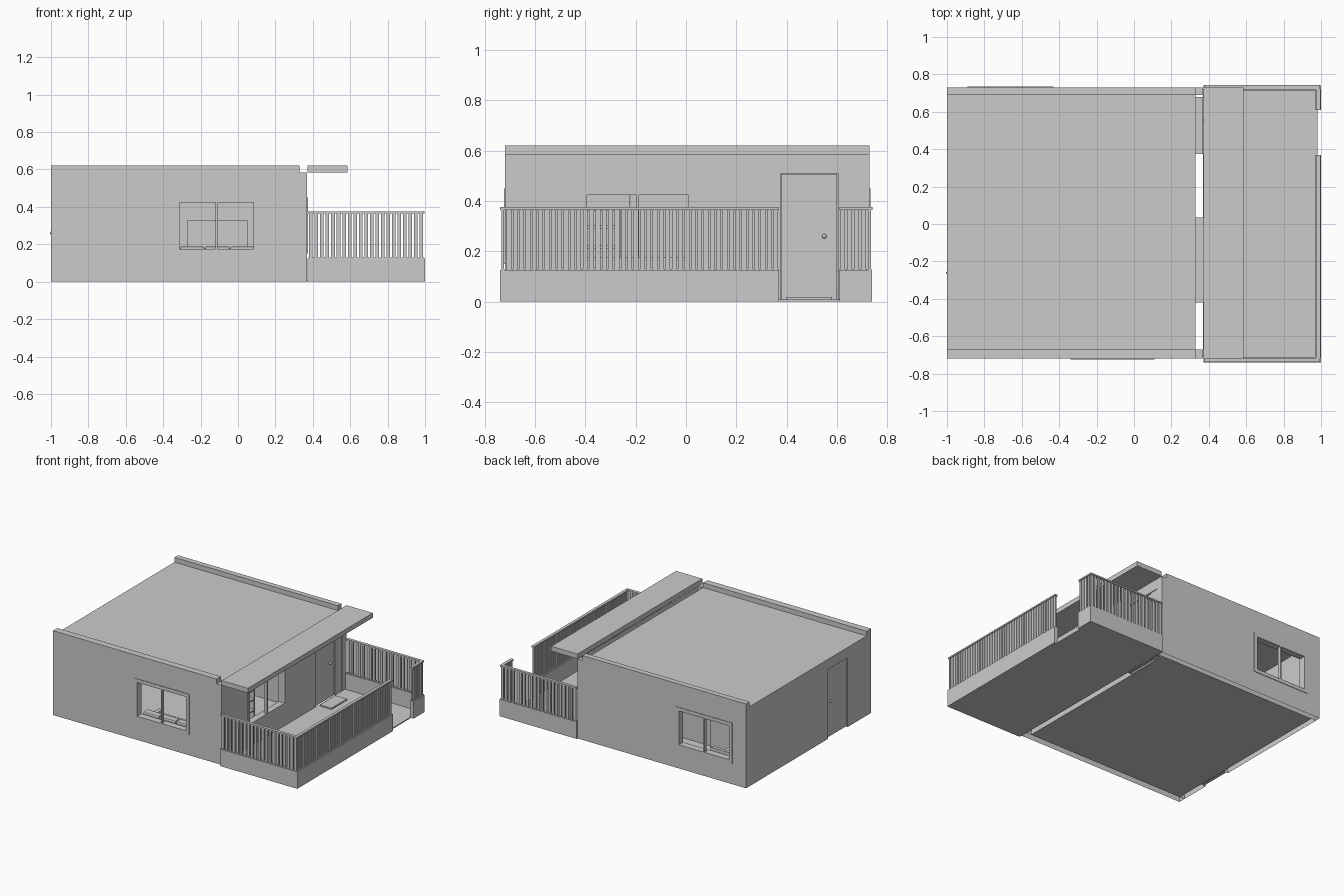
import bpy, bmesh, math
from mathutils import Matrix, Vector

if "Cube" in bpy.data.objects:
    bpy.data.objects.remove(bpy.data.objects["Cube"])

def add_mesh(name, bm):
    me = bpy.data.meshes.new(name)
    bm.to_mesh(me)
    bm.free()
    ob = bpy.data.objects.new(name, me)
    bpy.context.collection.objects.link(ob)
    return ob

def add_box(bm, x0, x1, y0, y1, z0, z1):
    c = Vector(((x0 + x1) / 2, (y0 + y1) / 2, (z0 + z1) / 2))
    s = Matrix.Diagonal((x1 - x0, y1 - y0, z1 - z0, 1))
    bmesh.ops.create_cube(bm, size=1, matrix=Matrix.Translation(c) @ s)

def boxes(name, *dims):
    bm = bmesh.new()
    for d in dims:
        add_box(bm, *d)
    return add_mesh(name, bm)

def wall(name, dims, holes=(), open_top=False):
    """Wall with cut openings; its underside (and maybe top) stays open."""
    ob = boxes(name, dims)
    for h in holes:
        cut = boxes("cutter", h)
        cut.hide_render = True
        m = ob.modifiers.new("opening", 'BOOLEAN')
        m.object, m.operation, m.solver = cut, 'DIFFERENCE', 'EXACT'
        bpy.context.view_layer.objects.active = ob
        bpy.ops.object.modifier_apply(modifier=m.name)
        bpy.data.objects.remove(cut)
    bm = bmesh.new()
    bm.from_mesh(ob.data)
    bm.normal_update()
    gone = [f for f in bm.faces if (f.normal.z < -.9 and f.calc_center_median().z < .001)
            or (open_top and f.normal.z > .9 and f.calc_center_median().z > dims[5] - .001)]
    bmesh.ops.delete(bm, geom=gone, context='FACES')
    bm.to_mesh(ob.data)
    bm.free()
    return ob

def window(name, axis, at, a0, a1, out, z0=.15, z1=.45):
    """Two-pane frame lying in a wall; axis is the direction it runs along."""
    def part(u0, u1, v0, v1, d):
        w = sorted((at + out * .004, at - out * d))
        return (u0, u1, *w, v0, v1) if axis == 'x' else (*w, u0, u1, v0, v1)
    m, t, s = (a0 + a1) / 2, .026, .005
    dims = [part(a0, a1, z0, z0 + t, .045), part(a0, a1, z1 - t, z1, .045),
            part(a0, a0 + t, z0 + t, z1 - t, .045), part(a1 - t, a1, z0 + t, z1 - t, .045),
            part(m - s, m + s, z0 + t, z1 - t, .02)]
    return boxes(name, *dims)

def knob(name, x, y, z):
    bm = bmesh.new()
    bmesh.ops.create_uvsphere(bm, u_segments=12, v_segments=8, radius=.009,
                              matrix=Matrix.Translation((x, y, z)))
    for f in bm.faces:
        f.smooth = True
    return add_mesh(name, bm)

# Floor of the house and terrace
boxes("house_floor", (-.96, .33, -.67, .69, 0, .006))
boxes("terrace_floor", (.37, .98, -.71, .72, 0, .008))

# Outer walls with window and door openings
wall("front_wall", (-1, .37, -.72, -.67, 0, .585), [(-.34, .11, -.8, -.6, .15, .45)])
wall("back_wall", (-1, .37, .69, .73, 0, .585), [(-.89, -.43, .6, .8, .15, .45)])
wall("left_wall", (-1, -.96, -.67, .69, 0, .585), [(-1.1, -.9, -.45, -.22, -.1, .51)])
wall("right_wall", (.33, .37, -.67, .69, 0, .585),
     [(.2, .5, -.42, .035, .15, .45), (.2, .5, .375, .68, -.1, .51)], True)
wall("partition_wall", (-.45, .33, .29, .33, 0, .575))

# Roof, parapets and canopy
boxes("roof", (-.97, .33, -.68, .70, .572, .585))
boxes("front_parapet", (-1, .33, -.72, -.67, .585, .62))
boxes("back_parapet", (-1, .33, .69, .73, .585, .62))
boxes("canopy", (.372, .585, -.72, .73, .585, .62))

# Window frames
window("front_window", 'x', -.72, -.34, .11, -1)
window("back_window", 'x', .73, -.89, -.43, 1)
window("right_window", 'y', .37, -.42, .035, 1)

# Doors, side panel, knobs and mat
boxes("left_door", (-.992, -.97, -.447, -.223, .006, .507))
boxes("right_door", (.34, .36, .378, .60, .006, .507))
boxes("door_side_panel", (.335, .365, .605, .68, .006, .51))
knob("left_door_knob", -1 + .004, -.26, .26)
knob("right_door_knob", .366, .55, .26)
boxes("door_mat", (.385, .48, .40, .58, .008, .018))

# Low terrace walls with a gap for the gate
boxes("terrace_low_wall_front", (.372, 1, -.74, -.71, 0, .125))
boxes("terrace_low_wall_back", (.372, 1, .715, .74, 0, .125))
boxes("terrace_low_wall_right", (.97, 1, -.71, .37, 0, .125))
boxes("terrace_low_wall_gate", (.97, 1, .61, .715, 0, .125))

def fence(name, axis, at, a0, a1, pitch=.029):
    """Slatted railing: upright bars under a flat top rail."""
    def part(u0, u1, h, v0, v1):
        w = (at - h, at + h)
        return (u0, u1, *w, v0, v1) if axis == 'x' else (*w, u0, u1, v0, v1)
    n = max(1, round((a1 - a0) / pitch))
    step = (a1 - a0) / n
    dims = [part(a0, a1, .011, .365, .376), part(a0, a1, .006, .125, .13)]
    for i in range(n):
        c = a0 + step * (i + .5)
        dims.append(part(c - .0095, c + .0095, .005, .13, .365))
    return boxes(name, *dims)

fence("front_fence", 'x', -.728, .375, .995)
fence("back_fence", 'x', .731, .375, .995)
fence("right_fence", 'y', .985, -.717, .37, .025)
fence("gate_side_fence", 'y', .985, .61, .72, .025)

# Sofa under the front window
boxes("sofa", (-.31, .09, -.66, -.47, .02, .09), (-.31, -.28, -.66, -.47, .09, .14),
      (.06, .09, -.66, -.47, .09, .14))
cushions = boxes("sofa_cushions",
                 *[(-.31 + i * .134, -.18 + i * .134, -.66, -.61, .09, .188) for i in range(3)],
                 *[(-.28 + i * .114, -.17 + i * .114, -.61, -.47, .09, .115) for i in range(3)])
bev = cushions.modifiers.new("soft_edges", 'BEVEL')
bev.width, bev.segments = .008, 2

# Screen on the partition, table, shelves and wardrobe inside
boxes("wall_screen", (-.27, .05, .275, .29, .15, .33))
boxes("low_table", (-.2, .0, -.3, -.18, .08, .095),
      *[(x, x + .01, y, y + .01, .006, .08) for x in (-.2, -.01) for y in (-.3, -.19)])
boxes("shelf_unit", *[(.2, .32, -.42, -.27, z, z + .012) for z in (.05, .13, .21, .29, .36)],
      (.2, .32, -.43, -.42, .006, .372), (.2, .32, -.27, -.26, .006, .372))
boxes("wardrobe", (-.62, -.45, .2, .36, .006, .45))
boxes("bed", (-.95, -.68, .3, .68, .03, .12), (-.95, -.68, .66, .685, .03, .2))
